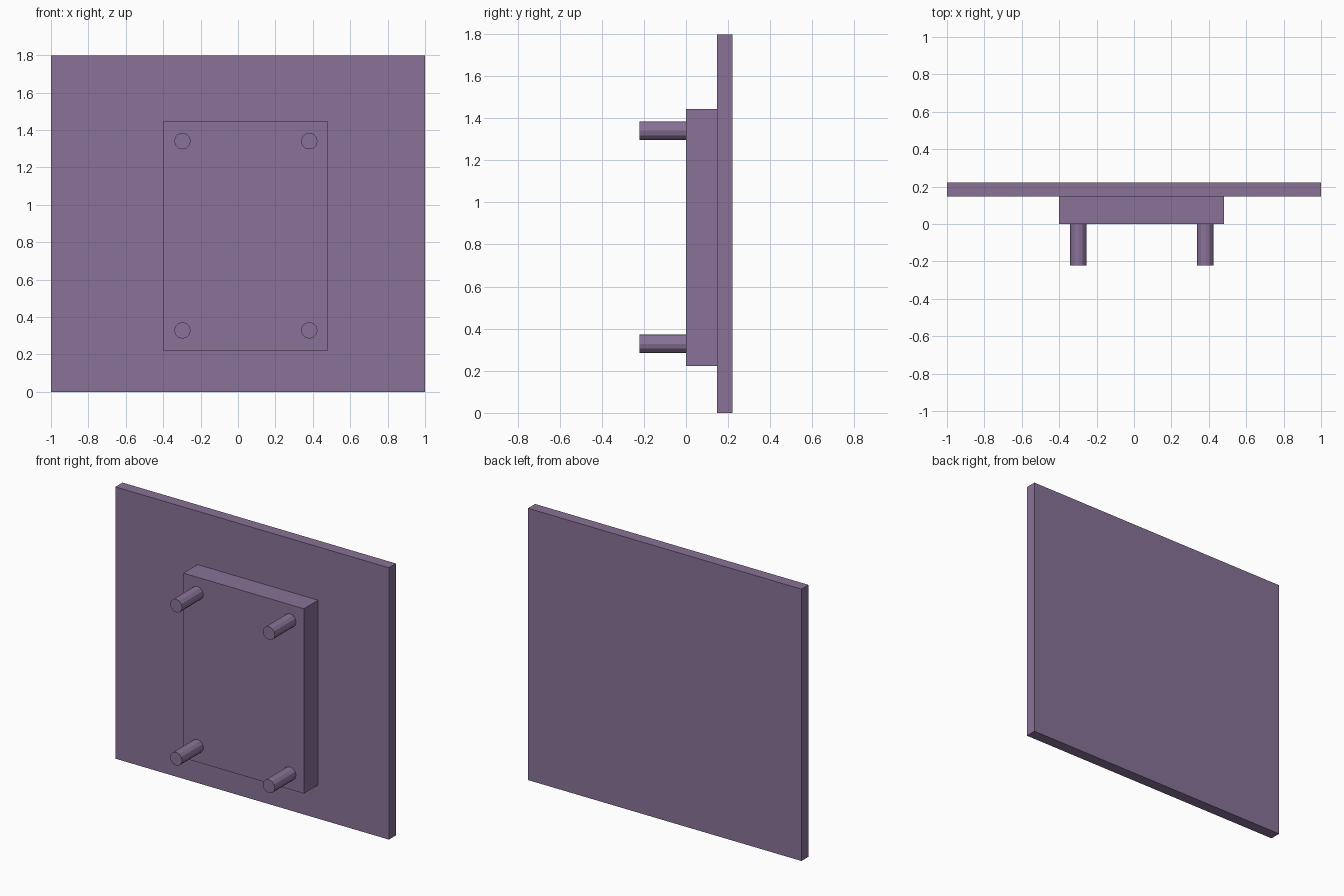
import bpy, math

if "Cube" in bpy.data.objects:
    bpy.data.objects.remove(bpy.data.objects["Cube"])


def box(name, lo, hi):
    """Box spanning two opposite corners."""
    bpy.ops.mesh.primitive_cube_add(size=1, location=[(a + b) / 2 for a, b in zip(lo, hi)])
    ob = bpy.context.object
    ob.name = name
    ob.scale = [b - a for a, b in zip(lo, hi)]
    bpy.ops.object.transform_apply(location=False, rotation=False, scale=True)
    return ob


def peg(name, x, z, radius=0.044, y0=-0.222, y1=0.0):
    """Round peg lying along y."""
    bpy.ops.mesh.primitive_cylinder_add(
        vertices=12, radius=radius, depth=y1 - y0,
        location=(x, (y0 + y1) / 2, z), rotation=(math.pi / 2, 0, 0))
    ob = bpy.context.object
    ob.name = name
    return ob


mat = bpy.data.materials.new("mauve")
mat.diffuse_color = (0.25, 0.17, 0.31, 1)
mat.use_nodes = True
mat.node_tree.nodes["Principled BSDF"].inputs["Base Color"].default_value = mat.diffuse_color

parts = [
    # wide panel at the back, slightly off-centre mounting block in front
    box("back_panel", (-1, 0.148, 0), (1, 0.222, 1.797)),
    box("mounting_block", (-0.4, 0, 0.222), (0.482, 0.148, 1.444)),
]

# four pegs near the block's corners
for side, x in (("left", -0.297), ("right", 0.381)):
    for level, z in (("lower", 0.328), ("upper", 1.340)):
        parts.append(peg(f"{level}_{side}_peg", x, z))

for ob in parts:
    ob.data.materials.append(mat)
